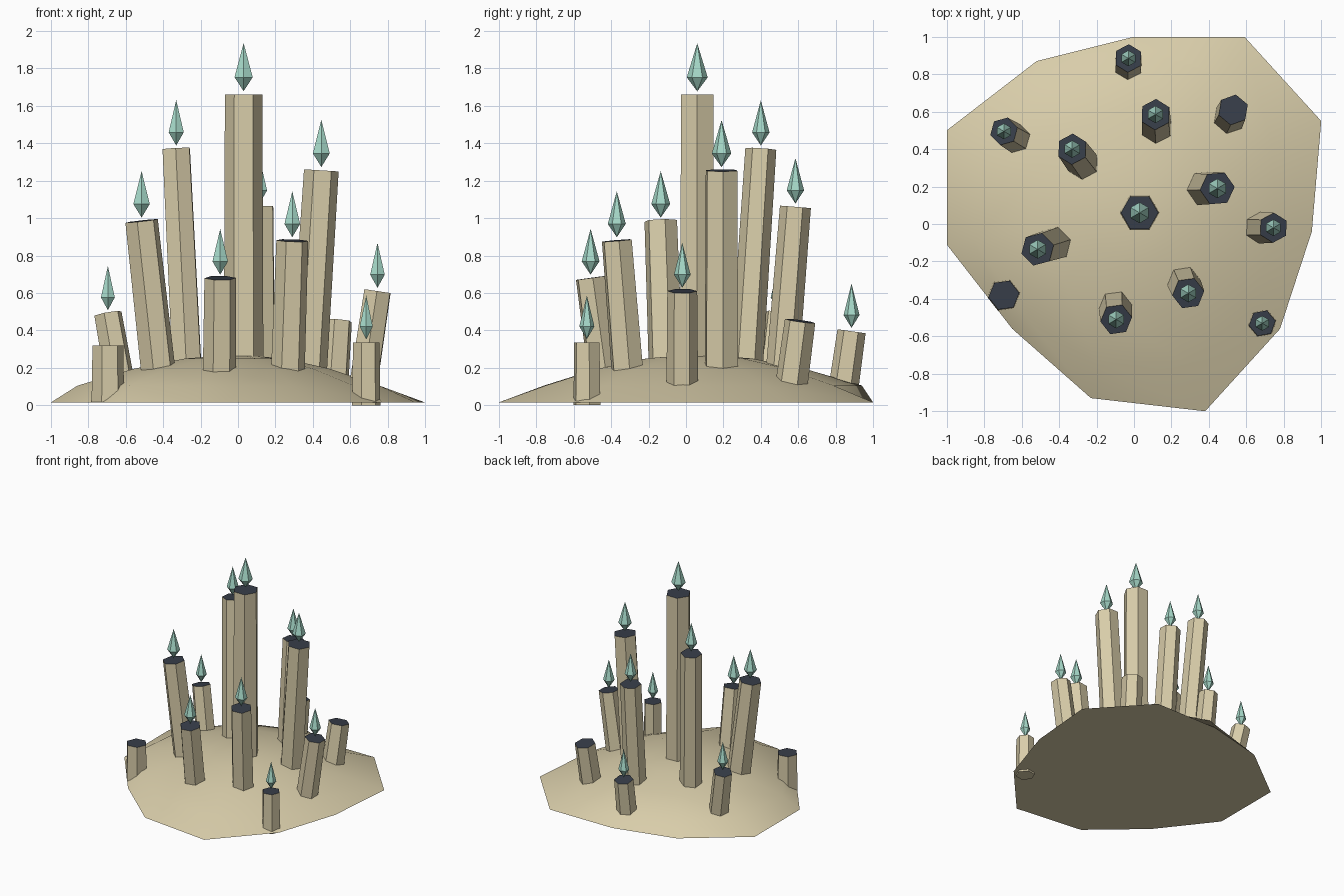
import bpy, bmesh, math
from mathutils import Vector, Matrix

if "Cube" in bpy.data.objects:
    bpy.data.objects.remove(bpy.data.objects["Cube"])


def material(name, rgb):
    m = bpy.data.materials.new(name)
    m.diffuse_color = (*rgb, 1)
    m.use_nodes = True
    m.node_tree.nodes["Principled BSDF"].inputs["Base Color"].default_value = m.diffuse_color
    return m


SAND = material("sandstone", (0.69, 0.61, 0.40))
SLATE = material("dark_slate", (0.038, 0.047, 0.066))
MINT = material("pale_mint", (0.38, 0.69, 0.58))


def add_object(name, bm, mats):
    bmesh.ops.recalc_face_normals(bm, faces=bm.faces[:])
    me = bpy.data.meshes.new(name)
    bm.to_mesh(me)
    bm.free()
    for m in mats:
        me.materials.append(m)
    ob = bpy.data.objects.new(name, me)
    bpy.context.collection.objects.link(ob)
    return ob


def bridge(bm, a, b):
    n = len(a)
    for i in range(n):
        j = (i + 1) % n
        bm.faces.new((a[i], a[j], b[j], b[i]))


def fan(bm, ring, tip):
    for i in range(len(ring)):
        bm.faces.new((ring[i], ring[(i + 1) % len(ring)], tip))


# Mound: irregular eleven-sided outline rising in rings to a smooth dome
OUTLINE = [(0, 1), (.59, 1), (1, .55), (.95, -.04), (.78, -.56), (.38, -1),
           (-.23, -.93), (-.65, -.56), (-1, -.11), (-1, .5), (-.52, .87)]
SHOULDER = [.88, .86, .82, .76, .79, .86, .84, .80, .87, .88, .86]
bm = bmesh.new()
rings = [[bm.verts.new((x, y, .015)) for x, y in OUTLINE]]
for scale, z in ((1, .105), (.65, .195), (.33, .25)):
    ring = []
    for (x, y), r in zip(OUTLINE, SHOULDER):
        a = math.atan2(y - .06, x)
        ring.append(bm.verts.new((r * scale * math.cos(a), .06 + r * scale * math.sin(a), z)))
    rings.append(ring)
bm.faces.new(rings[0])
for a, b in zip(rings, rings[1:]):
    bridge(bm, a, b)
fan(bm, rings[-1], bm.verts.new((0, .06, .272)))
mound = add_object("mound", bm, [SAND])
for p in mound.data.polygons:
    p.use_smooth = True
mound.data.set_sharp_from_angle(angle=math.radians(50))


# Hexagonal column from a base point to a top point, with a dark top face
def column(i, top, base, r, rot):
    top, base = Vector(top), Vector(base)
    axis = top - base
    q = Vector((0, 0, 1)).rotation_difference(axis).to_matrix()
    bm = bmesh.new()
    loops = []
    for centre, rad in ((base, r * 1.06), (top, r)):
        loops.append([bm.verts.new(centre + q @ Vector((
            rad * math.cos(rot + k * math.pi / 3),
            rad * math.sin(rot + k * math.pi / 3), 0))) for k in range(6)])
    bridge(bm, *loops)
    bm.faces.new(loops[0])
    bm.faces.new(loops[1]).material_index = 1
    add_object(f"column_{i}", bm, [SAND, SLATE])


# Crystal: upright double pyramid hovering just over a column
def crystal(i, top, r):
    x, y, z = top
    h = .19 + r * .85
    bm = bmesh.new()
    girdle = [bm.verts.new((x + r * .56 * math.cos(a), y + r * .56 * math.sin(a), z + .018 + h * .27))
              for a in (math.pi / 6 + k * math.pi / 3 for k in range(6))]
    fan(bm, girdle, bm.verts.new((x, y, z + .018)))
    fan(bm, girdle, bm.verts.new((x, y, z + h)))
    add_object(f"crystal_{i}", bm, [MINT])


# Top centre, base centre, radius, turn in degrees, has a crystal
COLUMNS = [
    ((.03, .06, 1.66), (.03, .06, .15), .100, 0, True),
    ((-.33, .40, 1.37), (-.27, .32, .15), .083, 28, True),
    ((-.515, -.135, .985), (-.42, -.105, .13), .090, 15, True),
    ((.445, .19, 1.255), (.375, .19, .15), .093, 5, True),
    ((.115, .585, 1.06), (.12, .51, .13), .083, 28, True),
    ((.53, .61, .45), (.505, .56, .08), .083, 20, False),
    ((.29, -.37, .88), (.265, -.31, .14), .086, 8, True),
    ((-.095, -.51, .68), (-.10, -.43, .10), .085, 8, True),
    ((-.695, .495, .49), (-.62, .45, .07), .076, 15, True),
    ((.745, -.02, .61), (.665, -.02, .08), .080, 28, True),
    ((-.03, .885, .395), (-.03, .835, .04), .076, 28, True),
    ((-.695, -.38, .32), (-.695, -.38, .018), .083, 8, False),
    ((.685, -.53, .335), (.685, -.53, 0), .072, 10, True),
]
for i, (top, base, r, turn, has_crystal) in enumerate(COLUMNS, 1):
    column(i, top, base, r, math.radians(turn))
    if has_crystal:
        crystal(i, top, r)
